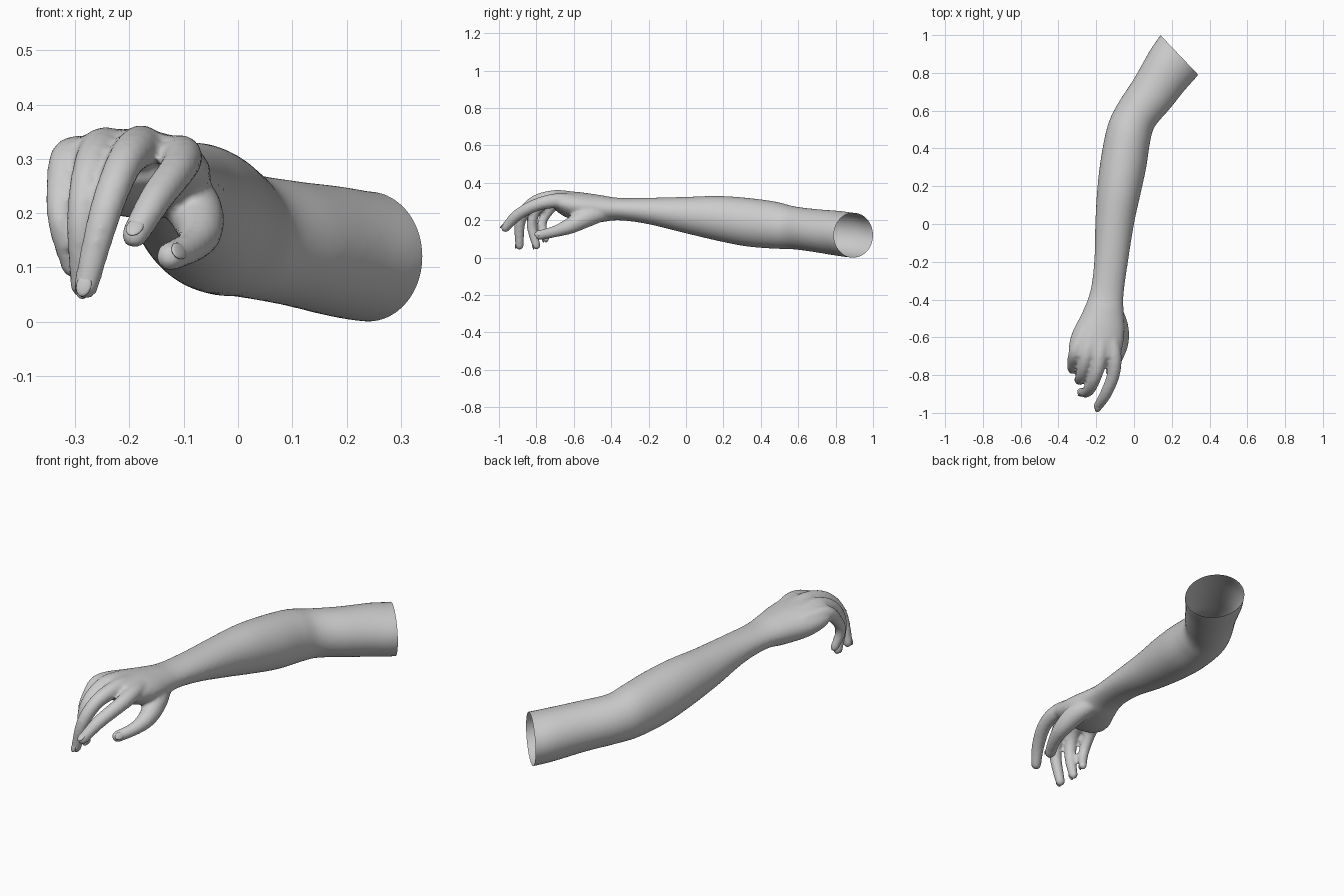
import bpy, bmesh, math
from mathutils import Vector, Matrix

cube = bpy.data.objects.get("Cube")
if cube:
    bpy.data.objects.remove(cube, do_unlink=True)


def make_material(name, colour):
    mat = bpy.data.materials.new(name)
    mat.use_nodes = True
    mat.diffuse_color = colour
    mat.node_tree.nodes["Principled BSDF"].inputs["Base Color"].default_value = colour
    return mat


def resample(points, steps):
    """Catmull-Rom curve through tuples of any length."""
    result = []
    last = len(points) - 1
    for i in range(last):
        a, b, c, d = (points[min(max(i + k, 0), last)] for k in (-1, 0, 1, 2))
        for s in range(steps):
            t = s / steps
            result.append([
                0.5 * (2 * q + (r - p) * t + (2 * p - 5 * q + 4 * r - u) * t * t
                       + (3 * q - p - 3 * r + u) * t ** 3)
                for p, q, r, u in zip(a, b, c, d)])
    return result + [list(points[last])]


def loft(bm, ovals, sides):
    """Closed body through ovals, each a centre and two half-axes."""
    angles = [math.tau * i / sides for i in range(sides)]
    rings = [[bm.verts.new(centre + across * math.cos(a) + up * math.sin(a)) for a in angles]
             for centre, across, up in ovals]
    for one, two in zip(rings, rings[1:]):
        for i in range(sides):
            j = (i + 1) % sides
            bm.faces.new((one[i], one[j], two[j], two[i]))
    bm.faces.new(rings[0][::-1])
    bm.faces.new(rings[-1])


def upright_oval(station):
    """Oval from right x, y, left x, y, bottom and top."""
    rx, ry, lx, ly, low, high = station
    return (Vector((lx + rx, ly + ry, low + high)) / 2,
            Vector((lx - rx, ly - ry, 0)) / 2, Vector((0, 0, high - low)) / 2)


def digit_ovals(path):
    """Rounded, tapering finger along x, y, z, radius points."""
    points = resample(path, 5)
    ovals = []
    for i, (x, y, z, radius) in enumerate(points):
        ahead, behind = points[min(i + 1, len(points) - 1)], points[max(i - 1, 0)]
        along = (Vector(ahead[:3]) - Vector(behind[:3])).normalized()
        side = Vector((1, 0, 0))
        side = (side - along * side.dot(along)).normalized()
        ovals.append((Vector((x, y, z)), side * radius, along.cross(side) * radius))
    centre, across, up = ovals[-1]
    for degrees in (25, 45, 65, 82):
        a = math.radians(degrees)
        ovals.append((centre + along * radius * math.sin(a),
                      across * math.cos(a), up * math.cos(a)))
    return ovals


# Upper arm, elbow, forearm, wrist and palm, from the cut end to the knuckles
arm = [
    (.20, 1.09, .40, .88, 0, .24),
    (.14, 1.0, .34, .79, 0, .24),
    (.085, .92, .27, .71, .01, .25),
    (0, .77, .19, .61, .03, .26),
    (-.09, .63, .11, .515, .045, .275),
    (-.14, .52, .085, .43, .048, .30),
    (-.175, .35, .065, .30, .06, .32),
    (-.195, .18, .035, .16, .09, .33),
    (-.205, 0, 0, 0, .13, .325),
    (-.21, -.19, -.035, -.22, .18, .32),
    (-.23, -.35, -.055, -.37, .20, .32),
    (-.27, -.46, -.055, -.46, .19, .335),
    (-.325, -.57, -.05, -.56, .195, .35),
    (-.345, -.65, -.06, -.65, .22, .355),
    (-.33, -.70, -.075, -.71, .26, .35),
]
digits = {
    "index": [(-.13, -.55, .30, .035), (-.105, -.69, .305, .039), (-.11, -.80, .282, .034),
              (-.15, -.90, .228, .031), (-.19, -.965, .16, .025)],
    "middle": [(-.17, -.55, .31, .035), (-.18, -.70, .322, .04), (-.21, -.82, .29, .034),
               (-.245, -.885, .20, .03), (-.28, -.89, .065, .023)],
    "ring": [(-.22, -.55, .31, .034), (-.25, -.69, .32, .038), (-.275, -.79, .27, .032),
             (-.288, -.825, .18, .028), (-.287, -.80, .065, .022)],
    "little": [(-.26, -.55, .30, .032), (-.308, -.67, .305, .035), (-.325, -.735, .25, .028),
               (-.325, -.77, .18, .025), (-.305, -.75, .10, .02)],
    "thumb": [(-.12, -.42, .245, .04), (-.085, -.53, .215, .052), (-.07, -.62, .17, .043),
              (-.085, -.70, .14, .031), (-.125, -.78, .12, .027)],
}

bm = bmesh.new()
loft(bm, [upright_oval(station) for station in resample(arm, 5)], 36)
for path in digits.values():
    loft(bm, digit_ovals(path), 16)
mesh = bpy.data.meshes.new("arm_parts")
bm.to_mesh(mesh)
bm.free()
parts = bpy.data.objects.new("arm_parts", mesh)
bpy.context.collection.objects.link(parts)

# Fuse all parts into one skin and soften the joins
remesh = parts.modifiers.new("fuse", 'REMESH')
remesh.mode = 'VOXEL'
remesh.voxel_size = 0.009
soften = parts.modifiers.new("soften", 'SMOOTH')
soften.factor = 0.5
soften.iterations = 4
graph = bpy.context.evaluated_depsgraph_get()
skin = bpy.data.meshes.new_from_object(parts.evaluated_get(graph))
bpy.data.objects.remove(parts, do_unlink=True)

# Slice the upper arm open
bm = bmesh.new()
bm.from_mesh(skin)
bmesh.ops.bisect_plane(bm, geom=bm.verts[:] + bm.edges[:] + bm.faces[:],
                       plane_co=(.24, .895, 0), plane_no=(.21, .2, 0), clear_outer=True)
for face in bm.faces:
    face.smooth = True
bm.to_mesh(skin)
bm.free()
grey = make_material("plain grey", (0.6, 0.6, 0.6, 1))
skin.materials.clear()
skin.materials.append(grey)
bpy.context.collection.objects.link(bpy.data.objects.new("arm_and_hand", skin))

# Fingernails on the outer side of each tip
for name, path in digits.items():
    tip, before = Vector(path[-1][:3]), Vector(path[-2][:3])
    radius = path[-1][3]
    along = (tip - before).normalized()
    hint = Vector((1, 0, .6)) if name == "thumb" else Vector((0, -1, 1))
    out = (hint - along * hint.dot(along)).normalized()
    frame = Matrix((along.cross(out), along, out)).transposed().to_4x4()
    frame.translation = tip + out * radius * .82
    bm = bmesh.new()
    bmesh.ops.create_uvsphere(bm, u_segments=16, v_segments=8, radius=radius,
                              matrix=frame @ Matrix.Diagonal((.62, .9, .2, 1)))
    for face in bm.faces:
        face.smooth = True
    nail = bpy.data.meshes.new(name + "_nail")
    bm.to_mesh(nail)
    bm.free()
    nail.materials.append(grey)
    bpy.context.collection.objects.link(bpy.data.objects.new(name + "_nail", nail))
